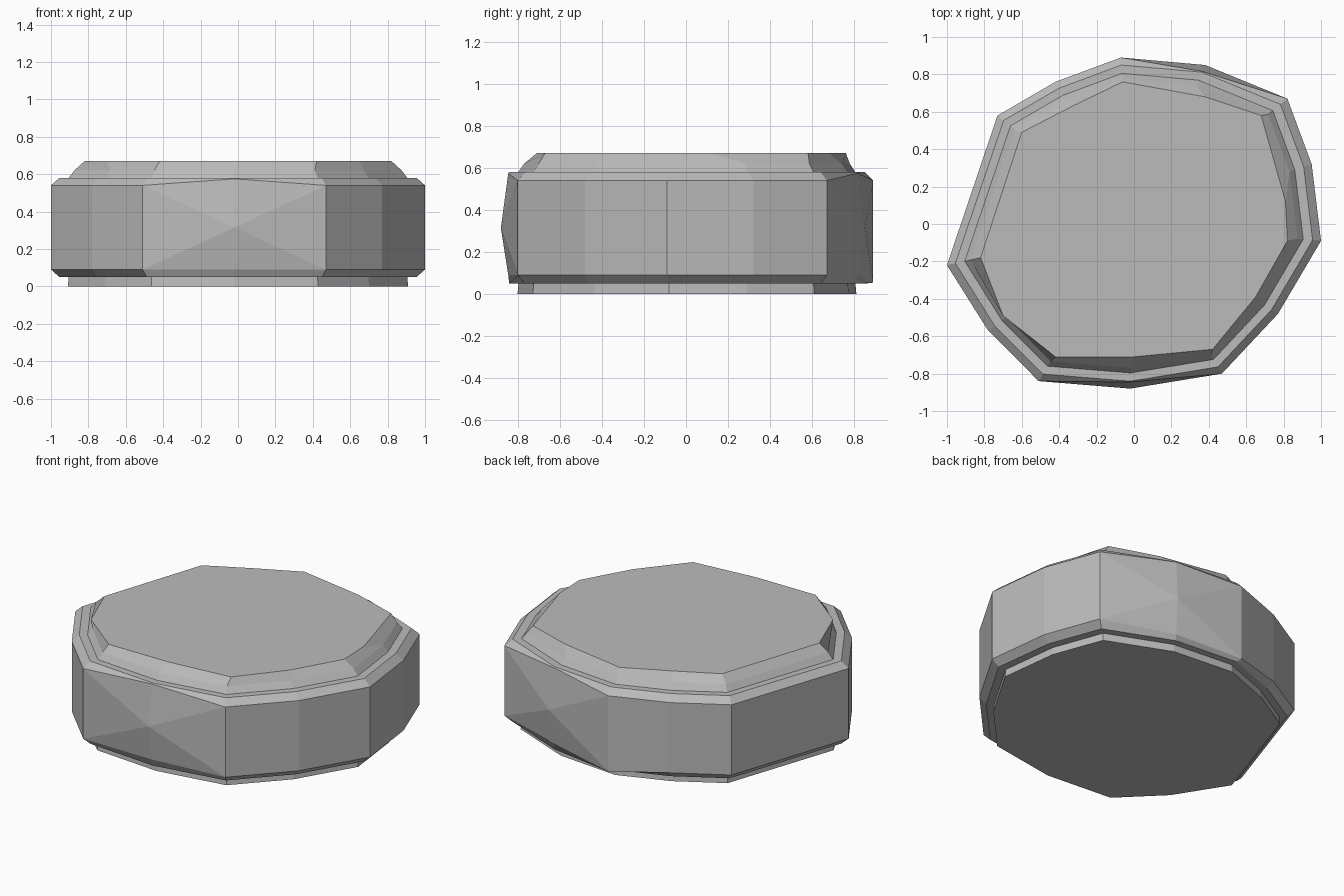
import bpy
import bmesh

cube = bpy.data.objects.get("Cube")
if cube:
    bpy.data.objects.remove(cube, do_unlink=True)

# Irregular outline of the slab, counter-clockwise
OUTLINE = [(-1, -.22), (-.78, -.57), (-.51, -.84), (-.02, -.88), (.47, -.80),
           (.77, -.48), (1, -.09), (.95, .32), (.82, .67), (.38, .85),
           (-.07, .89), (-.42, .76), (-.73, .58)]
# Chipped outline of the flat top
TOP = [(-.82, -.18), (-.70, -.49), (-.42, -.71), (0, -.71), (.42, -.67),
       (.65, -.39), (.82, -.09), (.81, .12), (.68, .58), (.38, .68),
       (-.06, .76), (-.33, .63), (-.60, .49)]
BULGES = (3, 9)          # columns that swell at mid height
LOW_CORNER = 10          # wall corner that reaches further down
COUNT = len(OUTLINE)

stone = bpy.data.materials.new("grey stone")
stone.use_nodes = True
grey = (.5, .5, .5, 1)
stone.diffuse_color = grey
stone.node_tree.nodes["Principled BSDF"].inputs["Base Color"].default_value = grey

bm = bmesh.new()


def ring(z, scale, points=OUTLINE):
    return [bm.verts.new((x * scale, y * scale, z)) for x, y in points]


def bridge(lower, upper):
    """Join two rings; quads beside a bulge fan out from its middle vertex."""
    for i in range(COUNT):
        j = (i + 1) % COUNT
        quad = [lower[i], lower[j], upper[j], upper[i]]
        pivots = [v for v in quad if v in swollen]
        if pivots:
            k = quad.index(pivots[0])
            quad = quad[k:] + quad[:k]
            bm.faces.new(quad[:3])
            bm.faces.new([quad[0], quad[2], quad[3]])
        else:
            bm.faces.new(quad)


# Base plinth, lower bevel, wall, upper bevel, ledge and cap
base = ring(0, .91)
plinth = ring(.05, .905)
low_rim = ring(.05, .955)
wall_low = ring(.09, 1)
wall_mid = ring(.315, 1)
wall_high = ring(.54, 1)
high_rim = ring(.58, .955)
ledge = ring(.58, .905)
shoulder = ring(.62, .875)
cap = ring(.67, 1, TOP)

# Flatten the wall above and below each bulge, leaving the middle proud
for c in BULGES:
    for v, z in ((wall_low[c], .09), (wall_high[c], .575)):
        v.co.x *= .96
        v.co.y *= .96
        v.co.z = z
wall_low[LOW_CORNER].co.z = .055
swollen = [wall_mid[c] for c in BULGES]

layers = [base, plinth, low_rim, wall_low, wall_mid, wall_high,
          high_rim, ledge, shoulder, cap]
for lower, upper in zip(layers, layers[1:]):
    bridge(lower, upper)
bm.faces.new(cap)
bm.faces.new(base[::-1])
bmesh.ops.recalc_face_normals(bm, faces=bm.faces[:])

mesh = bpy.data.meshes.new("rock_slab")
bm.to_mesh(mesh)
bm.free()
mesh.materials.append(stone)
slab = bpy.data.objects.new("rock_slab", mesh)
bpy.context.scene.collection.objects.link(slab)
